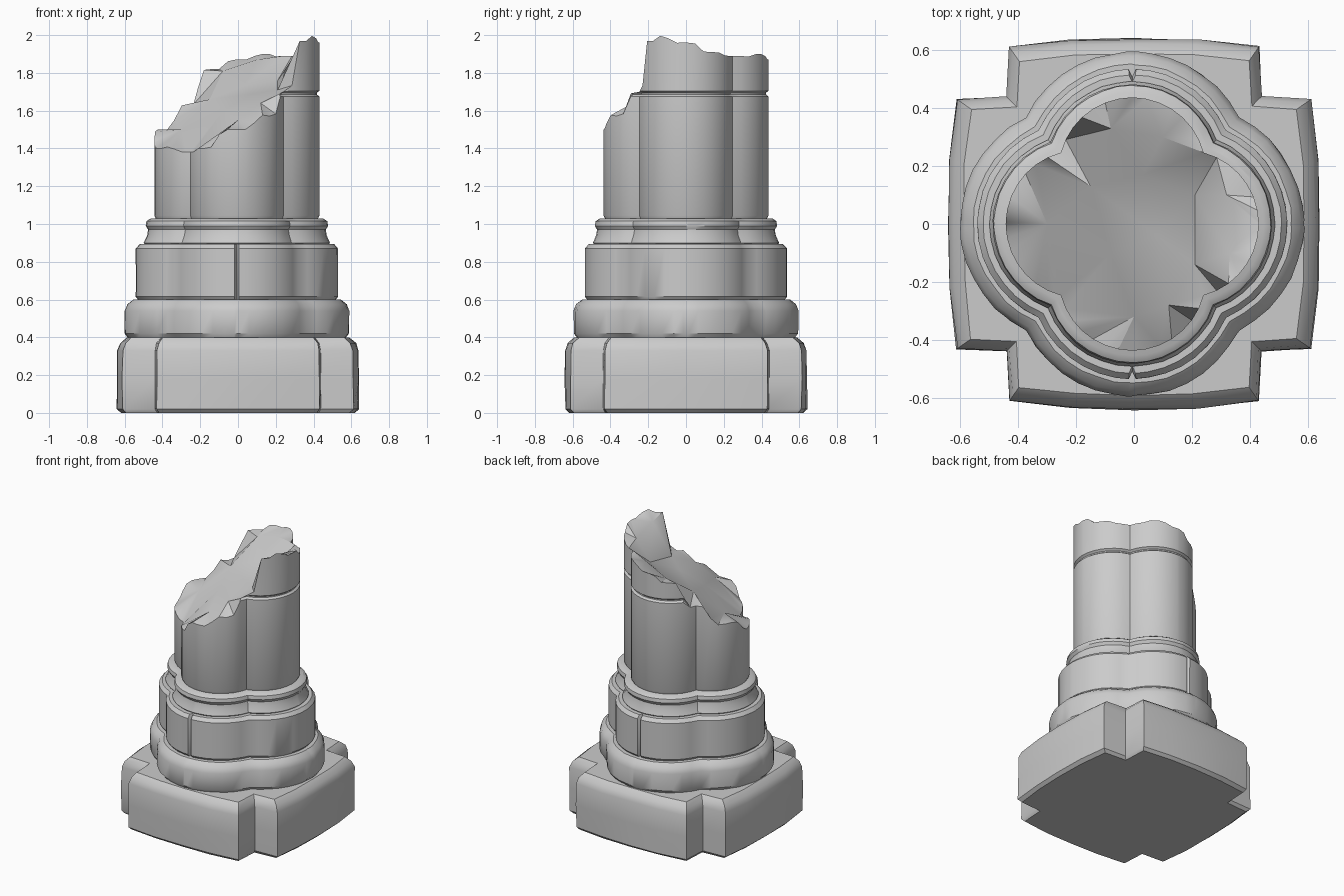
import bpy, bmesh, random
from math import atan2, cos, sin, sqrt, pi, tau
from mathutils import Vector
from mathutils.geometry import delaunay_2d_cdt

random.seed(4)
if "Cube" in bpy.data.objects:
    bpy.data.objects.remove(bpy.data.objects["Cube"])

stone = bpy.data.materials.new("grey_stone")
stone.use_nodes = True
GREY = (0.6, 0.6, 0.6, 1)
stone.diffuse_color = GREY
stone.node_tree.nodes["Principled BSDF"].inputs["Base Color"].default_value = GREY

LOBE = 0.182    # distance of each lobe centre from the axis
SHIFT = -0.006  # the carved courses sit slightly off centre


def quatrefoil(reach, joint=0.0, steps=14):
    """Four-lobed outline; joint cuts a narrow groove in the front and back lobes."""
    r = reach - LOBE
    t = (LOBE + sqrt(2 * r * r - LOBE * LOBE)) / 2
    half = atan2(t, t - LOBE)
    pts = []
    for k in range(4):
        turn = k * pi / 2
        angles = [half * (2 * i / steps - 1) for i in range(steps)]
        angles = sorted(angles + [-0.035, 0.035])
        for a in angles:
            rad = r - (joint if k % 2 and abs(a) < 0.01 else 0)
            x, y = LOBE + rad * cos(a), rad * sin(a)
            pts.append((x * cos(turn) - y * sin(turn) + SHIFT,
                        x * sin(turn) + y * cos(turn)))
    return pts


def cross(reach):
    """Plinth outline: a cross with gently bowed arm ends."""
    arm = [(0.61, -0.43), (0.635, -0.22), (0.64, 0), (0.635, 0.22), (0.61, 0.43), (0.44, 0.44)]
    s = reach / 0.64
    pts = []
    for k in range(4):
        c, d = round(cos(k * pi / 2)), round(sin(k * pi / 2))
        pts += [((x * c - y * d) * s, (x * d + y * c) * s) for x, y in arm]
    return pts


def bridge(bm, rings):
    for low, high in zip(rings, rings[1:]):
        n = len(low)
        for i in range(n):
            j = (i + 1) % n
            bm.faces.new((low[i], low[j], high[j], high[i]))


def finish(bm, name):
    bmesh.ops.remove_doubles(bm, verts=bm.verts[:], dist=0.0005)
    bmesh.ops.recalc_face_normals(bm, faces=bm.faces[:])
    mesh = bpy.data.meshes.new(name)
    bm.to_mesh(mesh)
    bm.free()
    mesh.materials.append(stone)
    ob = bpy.data.objects.new(name, mesh)
    bpy.context.collection.objects.link(ob)
    bpy.ops.object.select_all(action='DESELECT')
    ob.select_set(True)
    bpy.context.view_layer.objects.active = ob
    bpy.ops.object.shade_smooth_by_angle(angle=0.6)
    return ob


def course(name, outline, profile, wear):
    """Stack outlines along a (reach, height) profile, with slight wear."""
    bm = bmesh.new()
    rings = []
    for reach, z in profile:
        ring = []
        for x, y in outline(reach):
            k = 1 + random.uniform(-wear, wear)
            ring.append(bm.verts.new((x * k, y * k, z)))
        rings.append(ring)
    bridge(bm, rings)
    bm.faces.new(rings[0])
    bm.faces.new(rings[-1])
    return finish(bm, name)


# Plinth and moulded courses
course("plinth", cross,
       [(0.62, 0), (0.64, 0.02), (0.642, 0.18), (0.64, 0.33), (0.625, 0.37), (0.59, 0.4)], 0.005)
course("lower_moulding", quatrefoil,
       [(0.57, 0.39), (0.592, 0.42), (0.594, 0.54), (0.58, 0.575), (0.55, 0.6)], 0.005)
course("jointed_band", lambda r: quatrefoil(r, 0.025),
       [(0.52, 0.595), (0.535, 0.615), (0.535, 0.87), (0.515, 0.893)], 0.002)
course("upper_moulding", quatrefoil,
       [(0.48, 0.885), (0.492, 0.9), (0.475, 0.94), (0.47, 0.97), (0.482, 0.99),
        (0.478, 1.015), (0.455, 1.03)], 0.003)

# Fracture surface guide points, rim then inside
RIM = [(.42, -.15, 2), (.35, -.21, 1.97), (.43, 0, 1.96), (.4, .15, 1.91), (.25, .25, 1.89),
       (.2, -.38, 1.57), (.25, -.25, 1.7), (0, -.43, 1.5), (-.2, -.38, 1.4), (-.25, -.25, 1.38),
       (-.43, -.1, 1.4), (-.4, .15, 1.5), (-.25, .25, 1.63), (-.14, .4, 1.82),
       (0, .43, 1.87), (.15, .4, 1.9)]
INSIDE = [(.33, -.1, 1.94), (.32, .1, 1.9), (.21, -.14, 1.71), (.21, .1, 1.76), (.12, -.28, 1.64),
          (0, -.32, 1.55), (-.08, -.1, 1.6), (.08, -.04, 1.69), (-.3, 0, 1.5), (-.15, .13, 1.66),
          (.03, .17, 1.73), (-.08, .33, 1.81), (.1, .3, 1.87)]


def fracture(x, y):
    total = weight = 0
    for px, py, pz in RIM + INSIDE:
        w = 1 / ((x - px) ** 2 + (y - py) ** 2 + 1e-6) ** 2
        total += w * pz
        weight += w
    return total / weight


# Broken shaft with a block joint near the top
REACH = 0.437
JOINT = 1.69
profile = [(0.425, 1.02), (REACH, 1.045), (REACH, JOINT - 0.015), (REACH - 0.014, JOINT - 0.004),
           (REACH - 0.014, JOINT + 0.004), (REACH, JOINT + 0.015), (REACH, 3)]
bm = bmesh.new()
rim = quatrefoil(REACH)
rings = []
for reach, z in profile:
    ring = []
    for (x, y), (rx, ry) in zip(quatrefoil(reach), rim):
        top = fracture(rx, ry)
        if z < top:
            ring.append(bm.verts.new((x, y, z)))
        else:
            ring.append(bm.verts.new((rx, ry, top)))
    rings.append(ring)
bridge(bm, rings)
bm.faces.new(rings[0])

# Faceted break across the top
flat = [Vector(p) for p in rim] + [Vector((x, y)) for x, y, z in INSIDE]
pts, edges, tris = delaunay_2d_cdt(flat, [], [list(range(len(rim)))], 1, 1e-5)[:3]
cap = [bm.verts.new((p.x, p.y, fracture(p.x, p.y))) for p in pts]
for tri in tris:
    bm.faces.new([cap[i] for i in tri])
bmesh.ops.dissolve_degenerate(bm, dist=0.0002, edges=bm.edges[:])
finish(bm, "broken_shaft")
